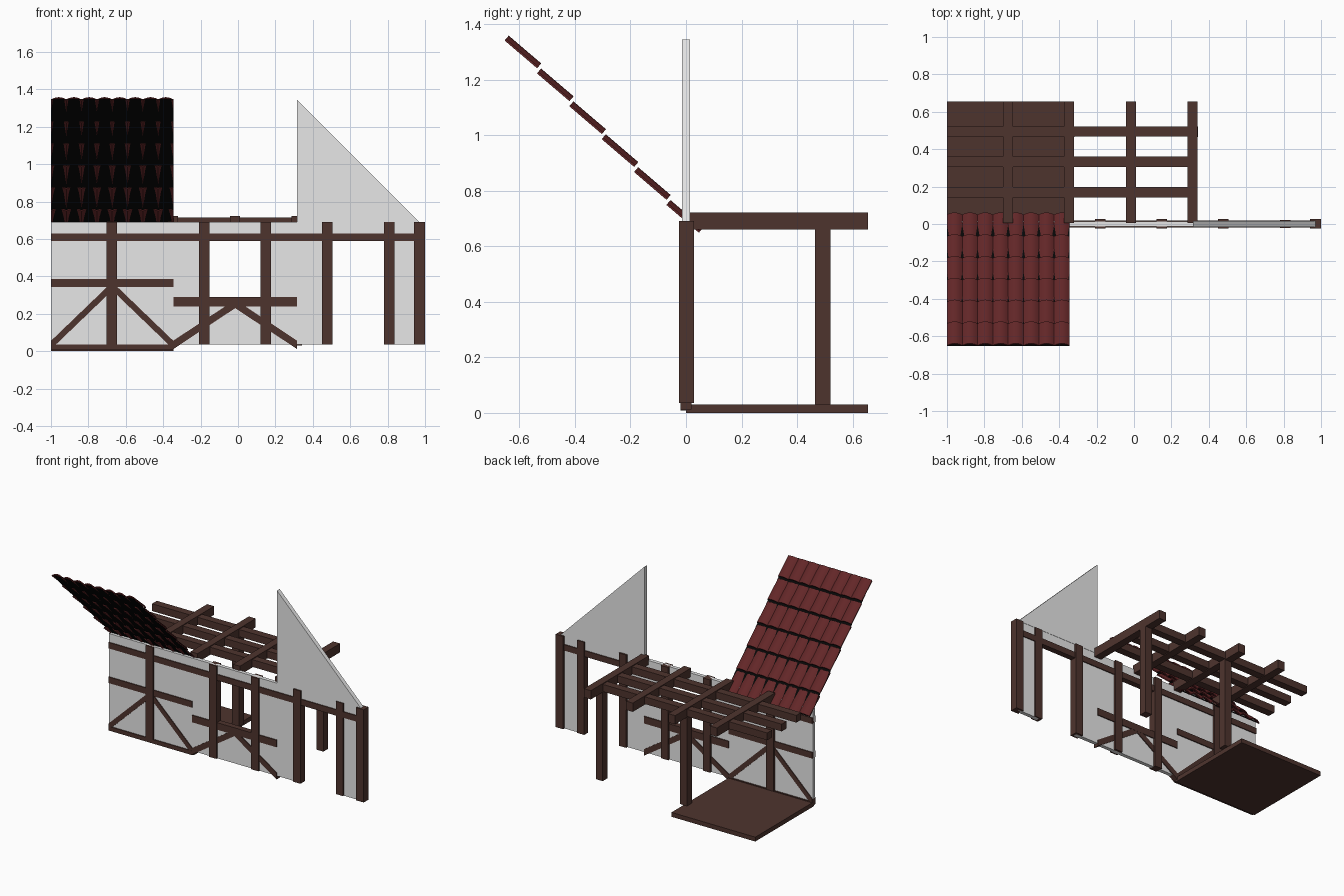
import bpy, bmesh, math
from mathutils import Vector

if "Cube" in bpy.data.objects:
    bpy.data.objects.remove(bpy.data.objects["Cube"])


def mat(name, rgb):
    m = bpy.data.materials.new(name)
    m.diffuse_color = (*rgb, 1)
    m.use_nodes = True
    m.node_tree.nodes["Principled BSDF"].inputs["Base Color"].default_value = m.diffuse_color
    return m


WOOD = mat("dark brown wood", (0.076, 0.034, 0.027))
PLASTER = mat("pale plaster", (0.8, 0.8, 0.8))
TILE = mat("dark red tile", (0.125, 0.02, 0.021))
BLACK = mat("black lining", (0.002, 0.002, 0.002))


def finish(name, bm, material):
    bmesh.ops.recalc_face_normals(bm, faces=bm.faces)
    me = bpy.data.meshes.new(name)
    bm.to_mesh(me)
    bm.free()
    me.materials.append(material)
    ob = bpy.data.objects.new(name, me)
    bpy.context.collection.objects.link(ob)
    return ob


def prism(bm, outline, y0, y1):
    """Extrude an x-z outline between two y values."""
    a = [bm.verts.new((x, y0, z)) for x, z in outline]
    b = [bm.verts.new((x, y1, z)) for x, z in outline]
    n = len(a)
    bm.faces.new(a)
    bm.faces.new(b[::-1])
    for i in range(n):
        j = (i + 1) % n
        bm.faces.new((a[i], b[i], b[j], a[j]))


def rect(x0, x1, z0, z1):
    return [(x0, z0), (x1, z0), (x1, z1), (x0, z1)]


def part(name, outlines, y0, y1, material=WOOD):
    bm = bmesh.new()
    for o in outlines:
        prism(bm, o, y0, y1)
    return finish(name, bm, material)


# Tile edges of the kit: three bays along x
A, B, C, D = -1.0, -0.345, 0.315, 0.97
BOT, TOP = 0.035, 0.69

# Plaster walls: plain bay, window bay, door bay, half gable
WY = 0.013
part("plain_wall", [rect(A, B, BOT, TOP)], -WY, WY, PLASTER)
part("window_wall", [rect(B, -0.165, BOT, TOP), rect(0.135, C, BOT, TOP),
                     rect(-0.165, 0.135, BOT, 0.27),
                     rect(-0.165, 0.135, 0.6, TOP)], -WY, WY, PLASTER)
part("door_wall", [rect(C, 0.49, BOT, TOP), rect(0.8, D, BOT, TOP),
                   rect(0.49, 0.8, 0.6, TOP)], -WY, WY, PLASTER)
part("half_gable", [[(C, TOP), (D, TOP), (C, 1.345)]], -0.015, 0.015, PLASTER)

# Wall posts
for i, x in enumerate((-0.675, -0.18, 0.148, 0.477, 0.97)):
    w = 0.03 if i == 4 else 0.0285
    part(f"wall_post_{i + 1}", [rect(x - w, x + w, BOT, TOP)], -0.025, 0.028)
part("door_post", [rect(0.78, 0.836, BOT, TOP)], -0.022, 0.022)

# Horizontal wall beams
BY = 0.02
part("top_rail", [rect(A, 1.0, 0.588, 0.63)], -BY, BY)
part("middle_rail", [rect(A, B, 0.343, 0.386)], -BY, BY)
part("bottom_rail", [rect(A, B, 0.008, 0.037)], -BY, BY)
part("window_sill", [rect(B, C, 0.24, 0.29)], -BY, BY)


# Diagonal braces, mirrored about each bay centre
def braces(name, cx, half, zo, zi):
    part(name, [[(cx, zi), (cx, zi + 0.045), (cx + s * half, zo + 0.045),
                 (cx + s * half, zo)] for s in (-1, 1)], -0.019, 0.019)


braces("plain_wall_braces", -0.6725, 0.3275, 0.01, 0.325)
braces("window_wall_braces", -0.015, 0.33, 0.012, 0.23)

# Floor slab
part("floor", [rect(A, B, 0, 0.031)], 0, 0.655)

# Ceiling frame: joists along y, crossed by rails along x
for i, x in enumerate((-0.673, -0.347, -0.016, 0.312)):
    part(f"joist_{i + 1}", [rect(x - 0.027, x + 0.027, 0.66, 0.722)], 0.005, 0.655)
for i, y in enumerate((0.17, 0.333, 0.495)):
    part(f"cross_rail_{i + 1}", [rect(A, C, 0.665, 0.716)], y - 0.027, y + 0.027)

# Free-standing posts under the ceiling frame
for i, x in enumerate((-0.345, 0.314)):
    part(f"ceiling_post_{i + 1}", [rect(x - 0.027, x + 0.027, 0.031, 0.665)], 0.465, 0.52)

# Roof: six rows of eight arched tiles, each row tilted over the next
COLS, ROWS, SEG = 8, 6, 6
tw = (B - A) / COLS
d = Vector((0, 0.117, -0.1))
nrm = Vector((0, 0.1, 0.117)).normalized()
bm = bmesh.new()
for r in range(ROWS):
    start = Vector((0, -0.646 + 0.1165 * r, 1.349 - 0.1184 * r))
    for c in range(COLS):
        x0 = A + c * tw
        rings = []
        for base in (start, start + d):
            top, low = [], []
            for k in range(SEG + 1):
                u = k / SEG
                h = -0.011 + 0.016 * (1 - (2 * u - 1) ** 2)
                p = base + Vector((x0 + u * tw, 0, 0))
                low.append(bm.verts.new(p + nrm * h))
                top.append(bm.verts.new(p + nrm * (h + 0.007)))
            rings.append((top, low))
        (t0, l0), (t1, l1) = rings
        for k in range(SEG):
            bm.faces.new((t0[k], t0[k + 1], t1[k + 1], t1[k]))
            bm.faces.new((l0[k], l1[k], l1[k + 1], l0[k + 1]))
            bm.faces.new((t0[k], l0[k], l0[k + 1], t0[k + 1]))
            bm.faces.new((t1[k], t1[k + 1], l1[k + 1], l1[k]))
        for k in (0, SEG):
            bm.faces.new((t0[k], t1[k], l1[k], l0[k]))
roof = finish("roof_tiles", bm, TILE)
bpy.context.view_layer.objects.active = roof
roof.select_set(True)
bpy.ops.object.shade_smooth_by_angle(angle=math.radians(30))

# Black lining under the tiles
bm = bmesh.new()
p0 = Vector((0, -0.651, 1.349))
p1 = Vector((0, 0.047, 0.65))
bm.faces.new([bm.verts.new(p + Vector((x, 0, 0)))
              for p, x in ((p0, A), (p0, B), (p1, B), (p1, A))])
lining = finish("roof_lining", bm, BLACK)
if lining.data.polygons[0].normal.z > 0:
    lining.data.flip_normals()
